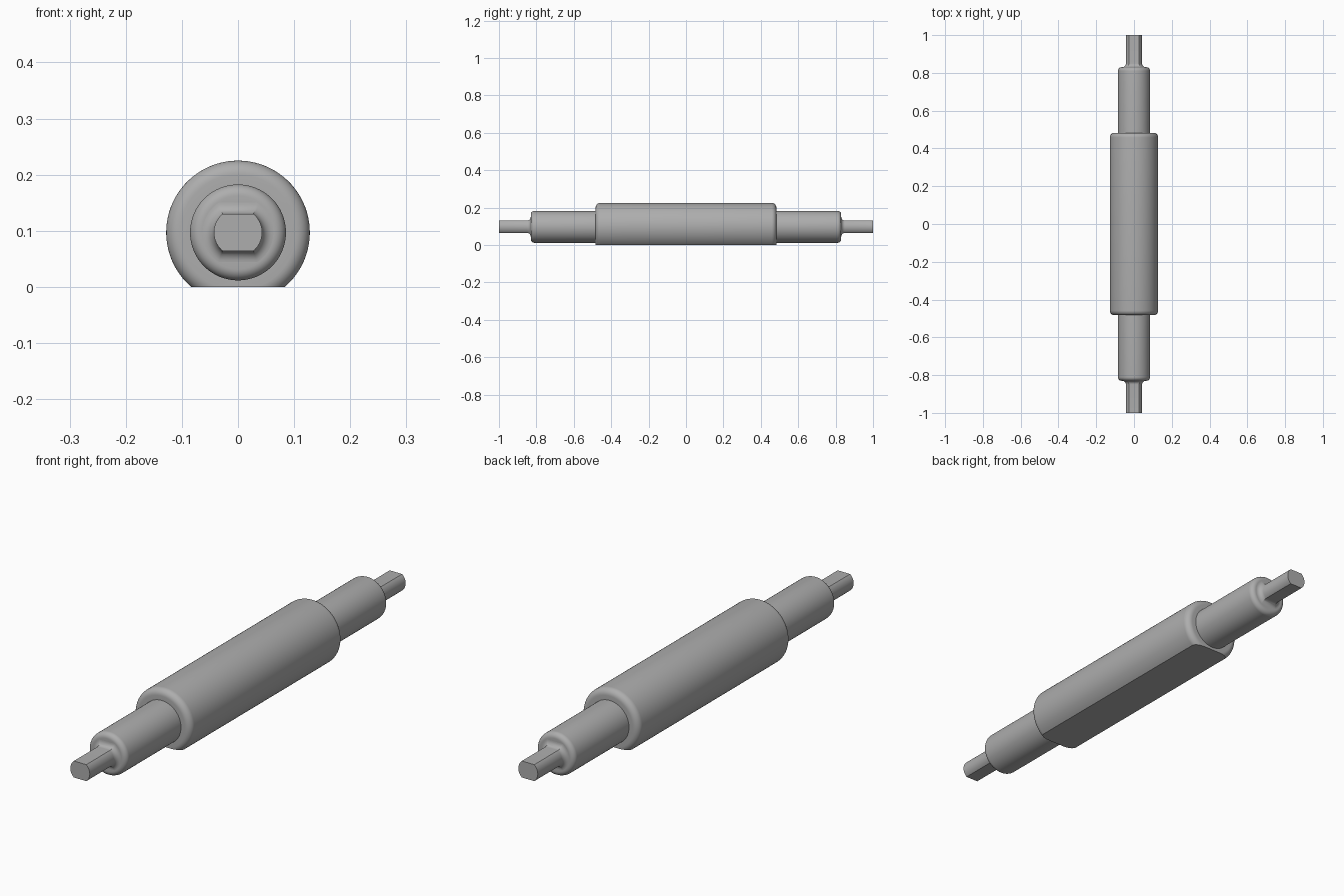
import bpy, bmesh, math

if "Cube" in bpy.data.objects:
    bpy.data.objects.remove(bpy.data.objects["Cube"])

AXIS_Z = 0.097          # height of the shaft axis
ARC = 32                # segments in each side arc
COLLAR_R, TIP_R, TIP_H, FILLET = 0.0855, 0.043, 0.033, 0.02

steel = bpy.data.materials.new("grey steel")
steel.diffuse_color = (0.42, 0.42, 0.42, 1)
steel.use_nodes = True
steel.node_tree.nodes["Principled BSDF"].inputs["Base Color"].default_value = steel.diffuse_color


def section(r, lo=1.0, hi=1.0):
    """Circle of radius r cut flat at lo below and hi above the axis."""
    a = -math.asin(min(lo / r, 1))
    b = math.asin(min(hi / r, 1))
    right = [(r * math.cos(a + (b - a) * i / ARC),
              r * math.sin(a + (b - a) * i / ARC)) for i in range(ARC + 1)]
    return right + [(-x, z) for x, z in reversed(right)]


def loft(name, rings, cap_end=False):
    """Skin a list of (y, section) rings."""
    bm = bmesh.new()
    loops = [[bm.verts.new((x, y, z + AXIS_Z)) for x, z in pts] for y, pts in rings]
    for p, q in zip(loops, loops[1:]):
        for i in range(len(p)):
            j = (i + 1) % len(p)
            bm.faces.new((p[i], p[j], q[j], q[i]))
    if cap_end:
        bm.faces.new(loops[-1])
    bmesh.ops.remove_doubles(bm, verts=bm.verts, dist=1e-5)
    bmesh.ops.recalc_face_normals(bm, faces=bm.faces)
    # make the skin face outward from the axis
    side = max(bm.faces, key=lambda f: f.calc_area() * abs(f.normal.x))
    if side.normal.x * side.calc_center_median().x < 0:
        bmesh.ops.reverse_faces(bm, faces=bm.faces)
    mesh = bpy.data.meshes.new(name)
    bm.to_mesh(mesh)
    bm.free()
    mesh.materials.append(steel)
    obj = bpy.data.objects.new(name, mesh)
    bpy.context.collection.objects.link(obj)
    bpy.ops.object.select_all(action='DESELECT')
    obj.select_set(True)
    bpy.context.view_layer.objects.active = obj
    bpy.ops.object.shade_smooth_by_angle(angle=math.radians(30))


quarter = [math.pi / 2 * i / 8 for i in range(9)]

# Central barrel: rounded ends, flat underside
rad, end, rnd = 0.128, 0.483, 0.025
half = [(end - rnd + rnd * math.sin(t), section(rad - rnd + rnd * math.cos(t), AXIS_Z))
        for t in quarter] + [(end, section(COLLAR_R))]
loft("barrel", [(-y, s) for y, s in reversed(half)] + half)

for s, label in ((-1, "front"), (1, "back")):
    # Round collar with a softened outer edge
    root = section(TIP_R + FILLET, TIP_H + FILLET, TIP_H + FILLET)
    rings = [(s * end, section(COLLAR_R))]
    rings += [(s * (0.81 + 0.02 * math.sin(t)),
               section(COLLAR_R - 0.02 + 0.02 * math.cos(t))) for t in quarter]
    loft(label + "_collar", rings + [(s * 0.83, root)])

    # Drive tip with two flats, flared into the collar
    rings = []
    for t in quarter:
        o = FILLET * (1 - math.sin(t))
        rings.append((s * (0.83 + FILLET * (1 - math.cos(t))),
                      section(TIP_R + o, TIP_H + o, TIP_H + o)))
    rings.append((s * 1.0, section(TIP_R, TIP_H, TIP_H)))
    loft(label + "_tip", rings, cap_end=True)
